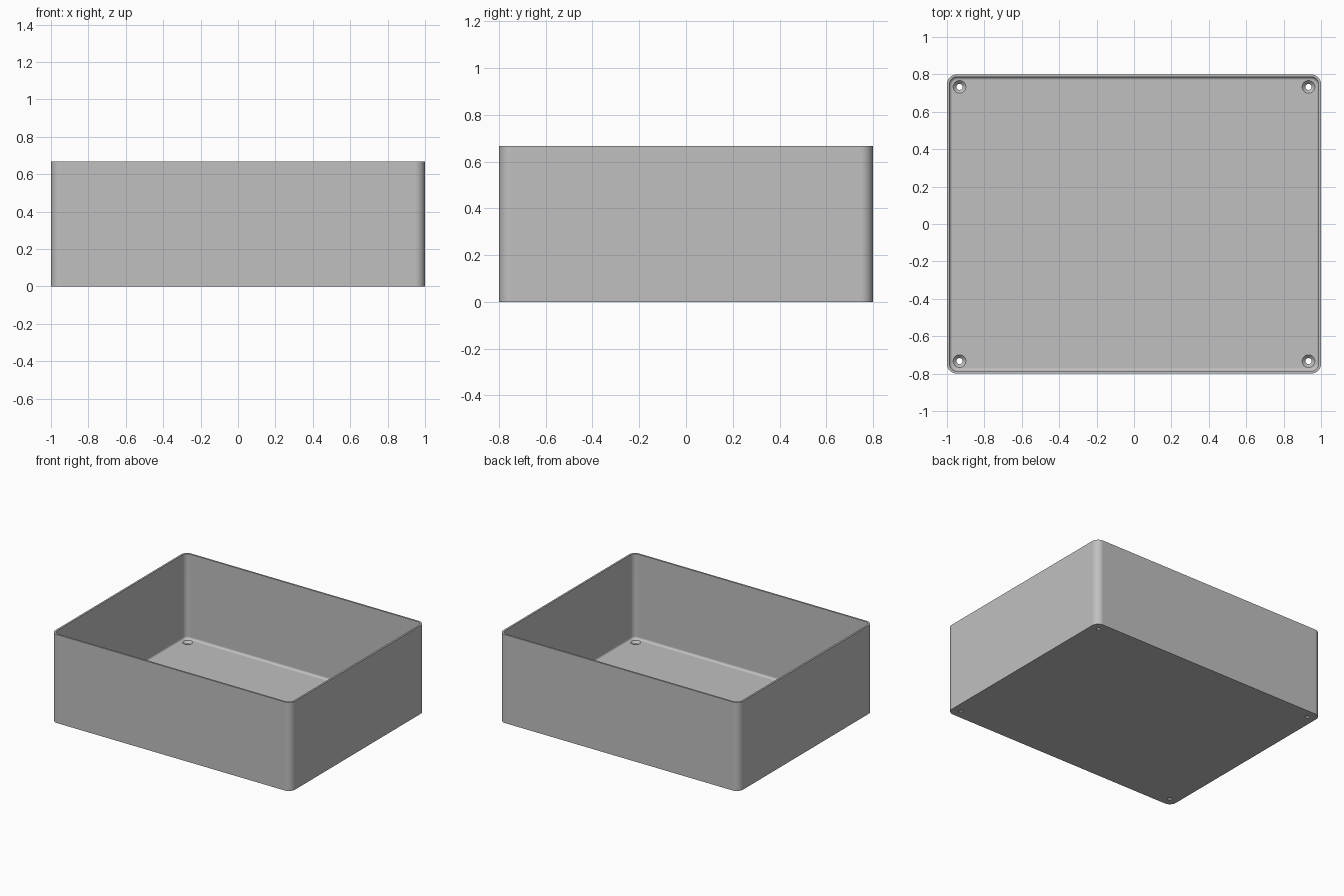
import bpy
import bmesh
from math import cos, sin, pi, radians

cube = bpy.data.objects.get("Cube")
if cube:
    bpy.data.objects.remove(cube, do_unlink=True)

HALF_X, HALF_Y, HEIGHT = 1.0, 0.8, 0.667
CORNER, WALL, FLOOR, FILLET = 0.053, 0.0135, 0.027, 0.017
HOLE_X, HOLE_Y = 0.933, 0.733
HOLE_R, SINK_R = 0.0165, 0.034

grey = bpy.data.materials.new("plain grey")
grey.use_nodes = True
colour = (0.53, 0.53, 0.53, 1)
grey.diffuse_color = colour
grey.node_tree.nodes["Principled BSDF"].inputs["Base Color"].default_value = colour


def make_object(name, bm):
    bmesh.ops.recalc_face_normals(bm, faces=bm.faces)
    mesh = bpy.data.meshes.new(name)
    bm.to_mesh(mesh)
    bm.free()
    mesh.materials.append(grey)
    obj = bpy.data.objects.new(name, mesh)
    bpy.context.collection.objects.link(obj)
    return obj


def loft(bm, rings):
    """Skin a stack of point rings and cap both ends."""
    loops = [[bm.verts.new(p) for p in ring] for ring in rings]
    n = len(loops[0])
    for a, b in zip(loops, loops[1:]):
        for i in range(n):
            j = (i + 1) % n
            bm.faces.new((a[i], a[j], b[j], b[i]))
    bm.faces.new(loops[0])
    bm.faces.new(loops[-1])


def rounded_ring(inset, z, steps=8):
    r = CORNER - inset
    points = []
    for quarter, (sx, sy) in enumerate(((1, 1), (-1, 1), (-1, -1), (1, -1))):
        for k in range(steps + 1):
            a = (quarter + k / steps) * pi / 2
            points.append((sx * (HALF_X - CORNER) + r * cos(a),
                           sy * (HALF_Y - CORNER) + r * sin(a), z))
    return points


def circle(x, y, r, z, n=32):
    return [(x + r * cos(2 * pi * i / n), y + r * sin(2 * pi * i / n), z)
            for i in range(n)]


# Open box: outer wall, rim, inner wall, filleted floor
section = [(0, 0), (0, HEIGHT), (WALL, HEIGHT)]
for k in range(6):
    a = k / 5 * pi / 2
    section.append((WALL + FILLET * (1 - cos(a)), FLOOR + FILLET * (1 - sin(a))))
bm = bmesh.new()
loft(bm, [rounded_ring(inset, z) for inset, z in section])
tray = make_object("open_box", bm)

# Countersunk screw holes in the four floor corners
bm = bmesh.new()
for x in (-HOLE_X, HOLE_X):
    for y in (-HOLE_Y, HOLE_Y):
        profile = [(HOLE_R, -0.02), (HOLE_R, FLOOR - SINK_R + HOLE_R),
                   (SINK_R, FLOOR), (SINK_R, FLOOR + 0.02)]
        loft(bm, [circle(x, y, r, z) for r, z in profile])
cutter = make_object("screw_hole_cutter", bm)
cutter.hide_render = True

bpy.ops.object.select_all(action="DESELECT")
tray.select_set(True)
bpy.context.view_layer.objects.active = tray
cut = tray.modifiers.new("screw holes", "BOOLEAN")
cut.operation = "DIFFERENCE"
cut.solver = "EXACT"
cut.object = cutter
bpy.ops.object.modifier_apply(modifier=cut.name)
bpy.data.objects.remove(cutter, do_unlink=True)

# Smooth rounded corners while keeping the flat panels flat
bpy.ops.object.shade_smooth_by_angle(angle=radians(30))
weighted = tray.modifiers.new("flat panels", "WEIGHTED_NORMAL")
weighted.keep_sharp = True
